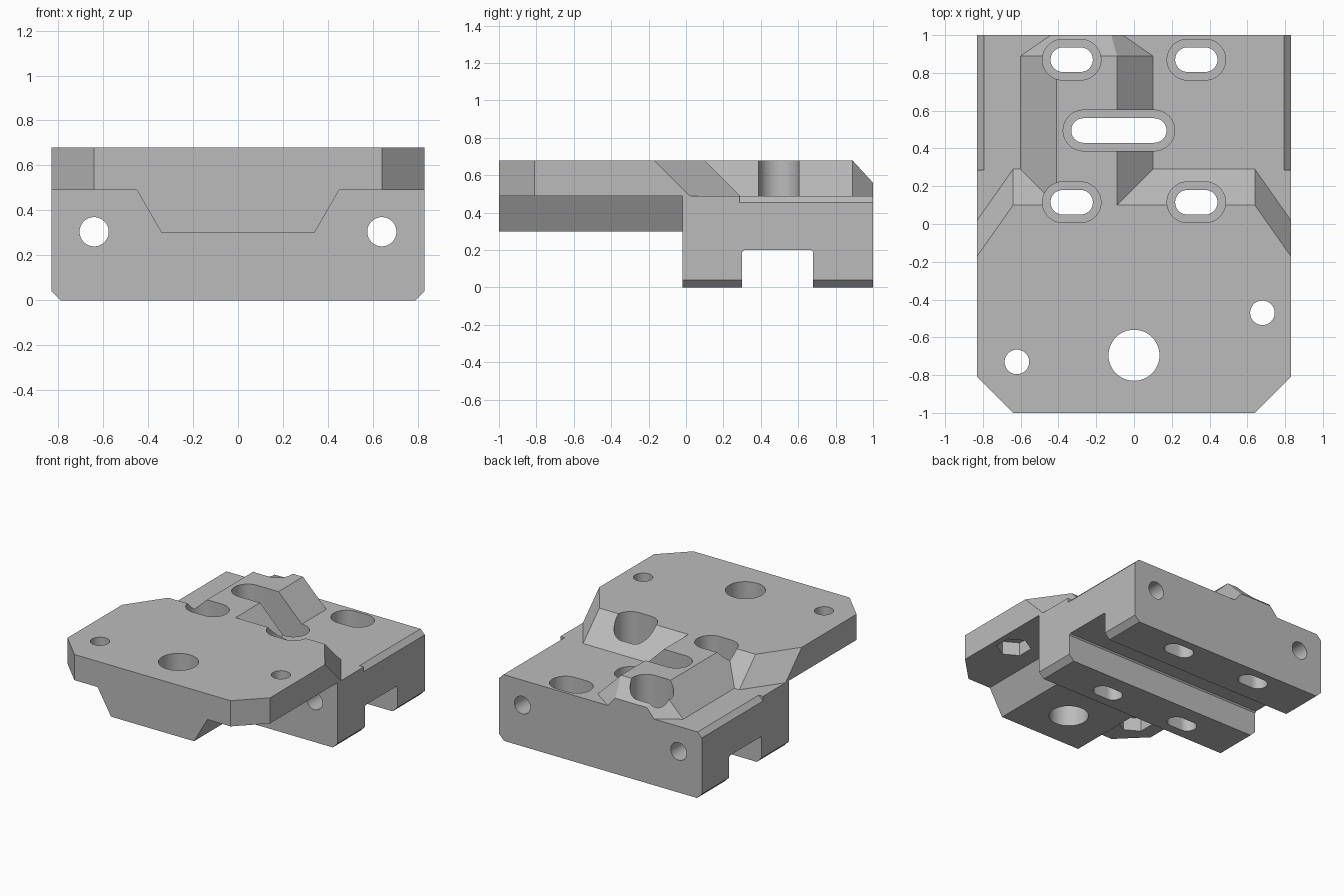
import bpy, bmesh, math
from mathutils import Vector

cube = bpy.data.objects.get("Cube")
if cube:
    bpy.data.objects.remove(cube, do_unlink=True)

grey = bpy.data.materials.new("plain grey")
grey.use_nodes = True
COLOUR = (0.5, 0.5, 0.5, 1)
grey.diffuse_color = COLOUR
grey.node_tree.nodes["Principled BSDF"].inputs["Base Color"].default_value = COLOUR

W, TOP, DECK = 0.83, 0.68, 0.49     # half width, plate top, block top


def loft(name, ring_a, ring_b):
    """Solid between two rings with the same number of points."""
    bm = bmesh.new()
    a = [bm.verts.new(p) for p in ring_a]
    b = [bm.verts.new(p) for p in ring_b]
    bm.faces.new(a)
    bm.faces.new(b)
    for i in range(len(a)):
        j = (i + 1) % len(a)
        bm.faces.new((a[i], a[j], b[j], b[i]))
    bmesh.ops.recalc_face_normals(bm, faces=bm.faces)
    mesh = bpy.data.meshes.new(name)
    bm.to_mesh(mesh)
    bm.free()
    mesh.materials.append(grey)
    obj = bpy.data.objects.new(name, mesh)
    bpy.context.collection.objects.link(obj)
    return obj


def prism(name, profile, axis, start, end):
    """Extrude a 2D profile along the x, y or z axis."""
    def ring(t):
        pts = []
        for u, v in profile:
            p = [u, v]
            p.insert("xyz".index(axis), t)
            pts.append(Vector(p))
        return pts
    return loft(name, ring(start), ring(end))


def stadium(cx, cy, half_straight, r, steps=24):
    """Outline of a slot lying along the first axis."""
    pts = []
    for side in (1, -1):
        for i in range(steps + 1):
            t = math.pi * (i / steps - 0.5)
            pts.append((cx + side * (half_straight + r * math.cos(t)), cy + side * r * math.sin(t)))
    return pts


def circle(cx, cy, r, sides=48, phase=0.0):
    return [(cx + r * math.cos(phase + math.tau * i / sides),
             cy + r * math.sin(phase + math.tau * i / sides)) for i in range(sides)]


def mirrored(half):
    """Complete a symmetric outline from its +x half."""
    return half + [(-u, v) for u, v in reversed(half)]


def combine(body, tool, operation):
    mod = body.modifiers.new("join", 'BOOLEAN')
    mod.operation = operation
    mod.solver = 'EXACT'
    mod.object = tool
    bpy.context.view_layer.objects.active = body
    bpy.ops.object.modifier_apply(modifier=mod.name)
    bpy.data.objects.remove(tool, do_unlink=True)


# Rear clamp block with bevelled lower edges
body = prism("mounting_block", mirrored([(0.79, 0), (W, 0.04), (W, DECK)]), "y", -0.02, 1)

# Front plate: clipped front corners, rear edge sloping down onto the block
outline = mirrored([(0.64, -1), (W, -0.81), (W, -0.17), (0.64, 0.1)])
slope = TOP - DECK
plate = loft("front_plate", [(x, y, TOP) for x, y in outline],
             [(x, y if y < -0.5 else y + slope, DECK) for x, y in outline])

# Tapered keel under the plate
keel = prism("keel", mirrored([(0.34, 0.3), (0.45, DECK), (0.45, 0.58)]), "y", -1, 0.1)

# Ridge on the block, with a tapered tail
sections = [(0.1, -0.60, -0.41, -0.09, 0.10, TOP),
            (0.89, -0.60, -0.41, -0.09, 0.10, TOP),
            (1.0, -0.44, -0.38, -0.12, -0.06, 0.56)]
rings = [[(a, y, 0.4), (a, y, DECK), (b, y, z), (c, y, z), (d, y, DECK), (d, y, 0.4)]
         for y, a, b, c, d, z in sections]
ridge = loft("ridge", rings[0], rings[1])
tail = loft("ridge_tail", rings[1], rings[2])

for part in (plate, keel, ridge, tail):
    combine(body, part, 'UNION')

cutters = []

# Cross channel under the block
cutters.append(prism("channel", [(0.3, -0.1), (0.3, 0.19), (0.31, 0.2), (0.67, 0.2),
                                 (0.68, 0.19), (0.68, -0.1)], "x", -1, 1))

# Bevels along the upper side edges of the block
for s in (1, -1):
    cutters.append(prism("edge_bevel", [(s * 0.795, DECK), (s * 0.795, 0.6), (s * 0.9, 0.6),
                                        (s * 0.9, 0.455), (s * W, 0.455)], "y", 0.285, 1.1))

# Counterbored slots
slots = [(x, y, 0.047) for x in (-0.33, 0.33) for y in (0.115, 0.87)] + [(-0.08, 0.495, 0.187)]
for x, y, straight in slots:
    cutters.append(prism("slot", stadium(x, y, straight, 0.065), "z", -0.1, 0.9))
    cutters.append(prism("counterbore", stadium(x, y, straight, 0.108), "z", 0.3, 0.9))

# Plate holes, two of them with hexagonal nut pockets below
cutters.append(prism("centre_hole", circle(0, -0.695, 0.135), "z", -0.1, 0.9))
for x, y in ((0.68, -0.47), (-0.62, -0.73)):
    cutters.append(prism("plate_hole", circle(x, y, 0.065), "z", 0.2, 0.9))
    cutters.append(prism("nut_pocket", circle(x, y, 0.12, 6, math.radians(30)), "z", 0.4, 0.59))

# Long bolt holes through the block
for x in (-0.64, 0.64):
    cutters.append(prism("bolt_hole", circle(x, 0.305, 0.065), "y", -0.1, 1.1))

for cutter in cutters:
    combine(body, cutter, 'DIFFERENCE')

bpy.ops.object.select_all(action='DESELECT')
body.select_set(True)
bpy.context.view_layer.objects.active = body
bpy.ops.object.shade_smooth_by_angle(angle=math.radians(20))
